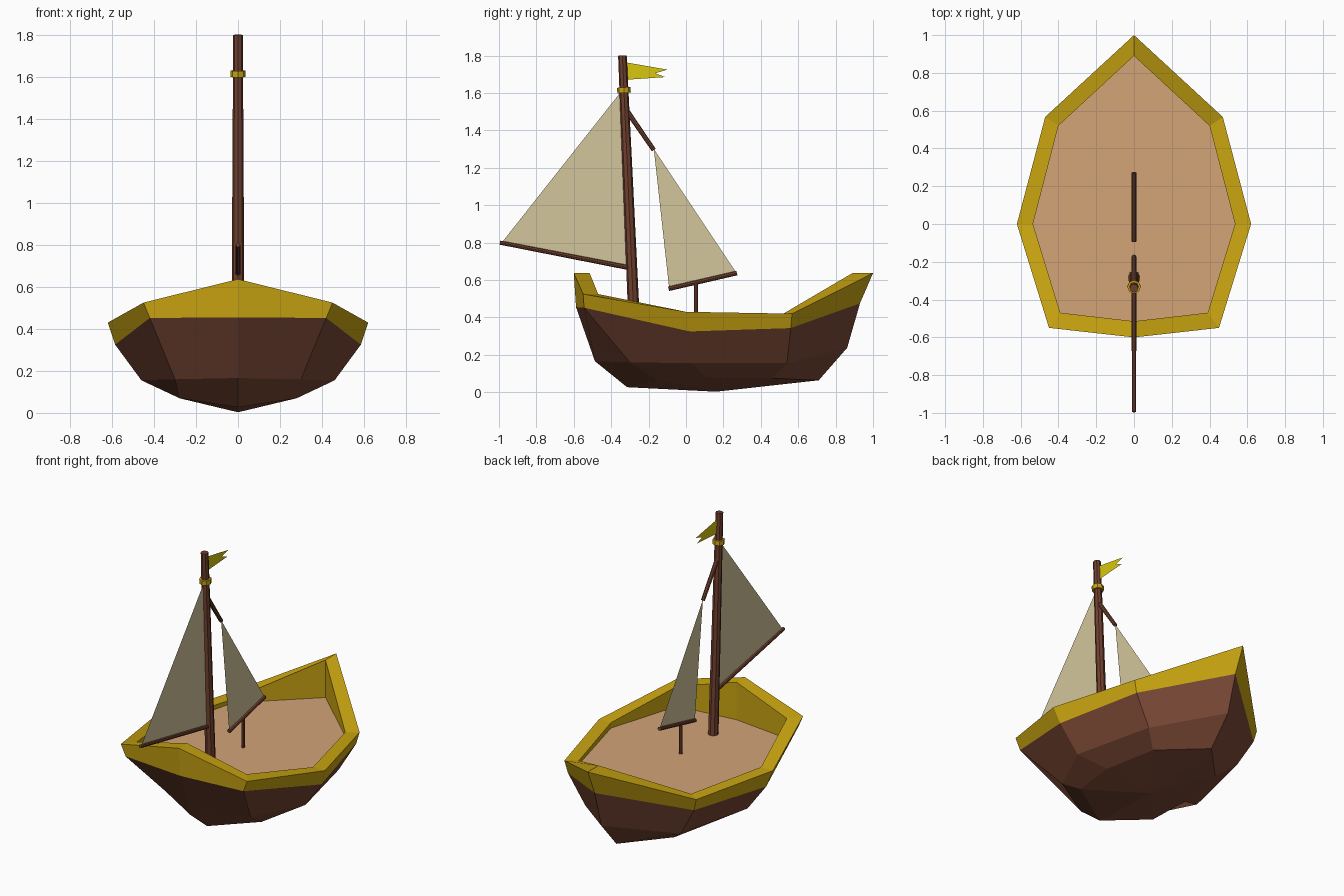
import bpy, bmesh
from mathutils import Vector

if "Cube" in bpy.data.objects:
    bpy.data.objects.remove(bpy.data.objects["Cube"])


def material(name, rgb):
    lin = [((c / 255 + 0.055) / 1.055) ** 2.4 if c > 10 else c / 255 / 12.92 for c in rgb]
    m = bpy.data.materials.new(name)
    m.diffuse_color = (*lin, 1)
    m.use_nodes = True
    m.node_tree.nodes["Principled BSDF"].inputs["Base Color"].default_value = m.diffuse_color
    return m


HULL = material("hull brown", (120, 71, 52))
WOOD = material("spar brown", (112, 64, 47))
GOLD = material("gold trim", (202, 165, 17))
DECK = material("deck tan", (211, 164, 119))
SAIL = material("sail cream", (211, 198, 156))
FLAG = material("flag yellow", (216, 199, 14))


def finish(name, bm, mats):
    mesh = bpy.data.meshes.new(name)
    bm.to_mesh(mesh)
    bm.free()
    for m in mats:
        mesh.materials.append(m)
    ob = bpy.data.objects.new(name, mesh)
    bpy.context.collection.objects.link(ob)
    return ob


def ring(bm, half):
    """Closed 8-point ring from five points running stern to bow on the right side."""
    pts = half + [(-x, y, z) for x, y, z in half[3:0:-1]]
    return [bm.verts.new(p) for p in pts]


def bridge(bm, a, b, mat):
    for i in range(8):
        j = (i + 1) % 8
        bm.faces.new((a[i], a[j], b[j], b[i])).material_index = mat


# Hull shell: bottom, bilge, trim line, rim, inner rim, deck level
bottom = [(0, -.315, .027), (.28, -.16, .07), (.30, .11, .08), (.24, .46, .075), (0, .71, .064)]
bilge = [(0, -.487, .166), (.30, -.30, .16), (.46, .03, .155), (.34, .54, .155), (0, .862, .238)]
trim = [(0, -.588, .455), (.42, -.545, .452), (.585, .02, .325), (.45, .56, .343), (0, .93, .475)]
rim = [(0, -.60, .637), (.45, -.55, .525), (.62, 0, .43), (.47, .567, .42), (0, 1, .637)]
inner = [(0, -.515, .637), (.39, -.47, .525), (.535, 0, .43), (.40, .52, .42), (0, .89, .637)]
floor = [(x, y, .395) for x, y, z in inner]

bm = bmesh.new()
rings = [ring(bm, h) for h in (bottom, bilge, trim, rim, inner, floor)]
for k, mat in enumerate((0, 0, 1, 1, 1)):
    bridge(bm, rings[k], rings[k + 1], mat)
keel = bm.verts.new((0, .16, .003))
for i in range(8):
    bm.faces.new((keel, rings[0][(i + 1) % 8], rings[0][i]))
bm.faces.new(rings[5]).material_index = 2
bmesh.ops.recalc_face_normals(bm, faces=bm.faces)
finish("hull", bm, [HULL, GOLD, DECK])


# Round spars in the centre plane, given by (y, z) ends
def spar(name, start, end, r1, r2, mat, sides=8):
    a, b = Vector((0, *start)), Vector((0, *end))
    bm = bmesh.new()
    bmesh.ops.create_cone(bm, cap_ends=True, segments=sides, radius1=r1, radius2=r2,
                          depth=(b - a).length)
    ob = finish(name, bm, [mat])
    ob.location = (a + b) / 2
    ob.rotation_mode = 'QUATERNION'
    ob.rotation_quaternion = (b - a).to_track_quat('Z', 'Y')


spar("mast", (-.278, .39), (-.34, 1.8), .031, .023, WOOD)
spar("mast_band", (-.331, 1.60), (-.333, 1.63), .036, .036, GOLD)
spar("main_boom", (-.995, .80), (-.29, .663), .011, .013, WOOD)
spar("jib_boom", (-.093, .553), (.272, .637), .012, .012, WOOD)
spar("jib_post", (.053, .39), (.053, .585), .011, .011, WOOD)
spar("jib_stay", (-.32, 1.51), (-.172, 1.295), .014, .012, WOOD)


# Flat cloth in the centre plane
def cloth(name, outline, mat):
    bm = bmesh.new()
    bm.faces.new([bm.verts.new((0, y, z)) for y, z in outline])
    finish(name, bm, [mat])


cloth("main_sail", [(-.985, .80), (-.305, .668), (-.345, 1.61)], SAIL)
cloth("jib_sail", [(-.09, .555), (.27, .637), (-.172, 1.30)], SAIL)
cloth("flag", [(-.33, 1.67), (-.11, 1.685), (-.165, 1.705), (-.10, 1.725), (-.33, 1.765)], FLAG)
